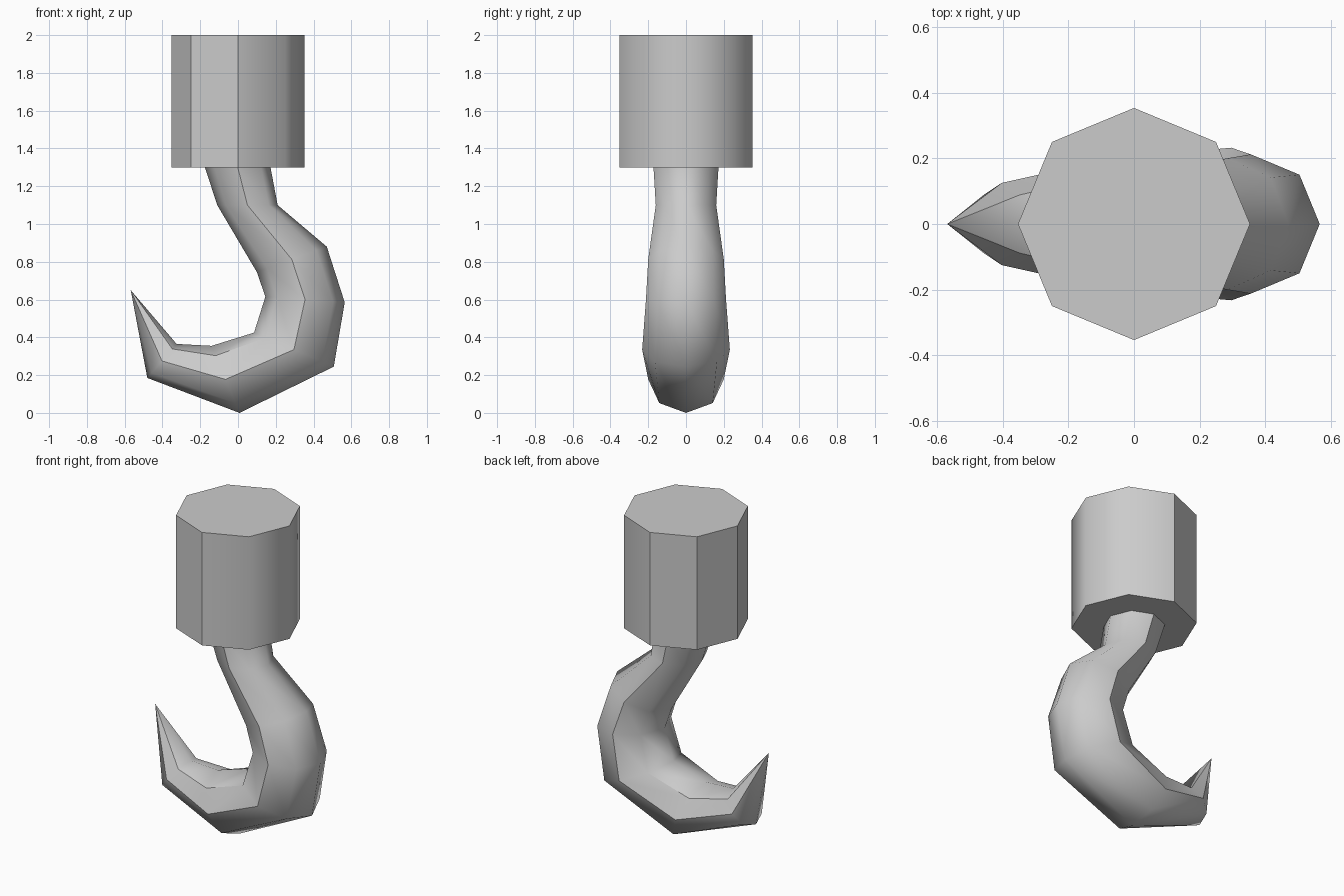
import bpy, bmesh
from math import cos, sin, pi

if "Cube" in bpy.data.objects:
    bpy.data.objects.remove(bpy.data.objects["Cube"])

SIDES = 8


def loft(name, rings, tip=None, sharp=lambda i, k: False):
    """Loft octagonal rings: (inner x, inner z, outer x, outer z, half width in y)."""
    bm = bmesh.new()
    loops = []
    for ix, iz, ox, oz, w in rings:
        cx, cz, rx, rz = (ix + ox) / 2, (iz + oz) / 2, (ox - ix) / 2, (oz - iz) / 2
        loops.append([bm.verts.new((cx + rx * cos(k * pi / 4), w * sin(k * pi / 4),
                                    cz + rz * cos(k * pi / 4))) for k in range(SIDES)])
    for a, b in zip(loops, loops[1:]):
        for k in range(SIDES):
            n = (k + 1) % SIDES
            bm.faces.new((a[k], a[n], b[n], b[k]))
    caps = [bm.faces.new(loops[0])]
    if tip:
        t = bm.verts.new(tip)
        for k in range(SIDES):
            bm.faces.new((loops[-1][k], loops[-1][(k + 1) % SIDES], t))
        loops.append([t] * SIDES)
    else:
        caps.append(bm.faces.new(loops[-1]))
    # Smooth faces with selected hard edges
    for f in bm.faces:
        f.smooth = True
    for f in caps:
        f.smooth = False
        for e in f.edges:
            e.smooth = False
    for i, (a, b) in enumerate(zip(loops, loops[1:])):
        for k in range(SIDES):
            if sharp(i, k):
                bm.edges.get((a[k], b[k])).smooth = False
    bmesh.ops.recalc_face_normals(bm, faces=bm.faces)
    me = bpy.data.meshes.new(name)
    bm.to_mesh(me)
    bm.free()
    ob = bpy.data.objects.new(name, me)
    bpy.context.collection.objects.link(ob)
    return ob


# Wrist socket: octagonal block, rounded shading on the +x side
R = 0.353
loft("socket", [(-R, 1.3, R, 1.3, R), (-R, 2.0, R, 2.0, R)],
     sharp=lambda i, k: 2 <= k <= 6)

# Hook: curved tapering octagonal bar ending in a point
loft("hook", [
    (-0.175, 1.30, 0.172, 1.30, 0.172),
    (-0.11, 1.10, 0.21, 1.10, 0.16),
    (0.10, 0.745, 0.47, 0.88, 0.20),
    (0.145, 0.615, 0.565, 0.585, 0.212),
    (0.085, 0.425, 0.507, 0.245, 0.232),
    (-0.14, 0.355, 0.008, 0.0, 0.20),
    (-0.325, 0.365, -0.48, 0.185, 0.125),
], tip=(-0.568, 0.0, 0.65),
    sharp=lambda i, k: k in (2, 6) or (i >= 4 and k in (3, 5)))
